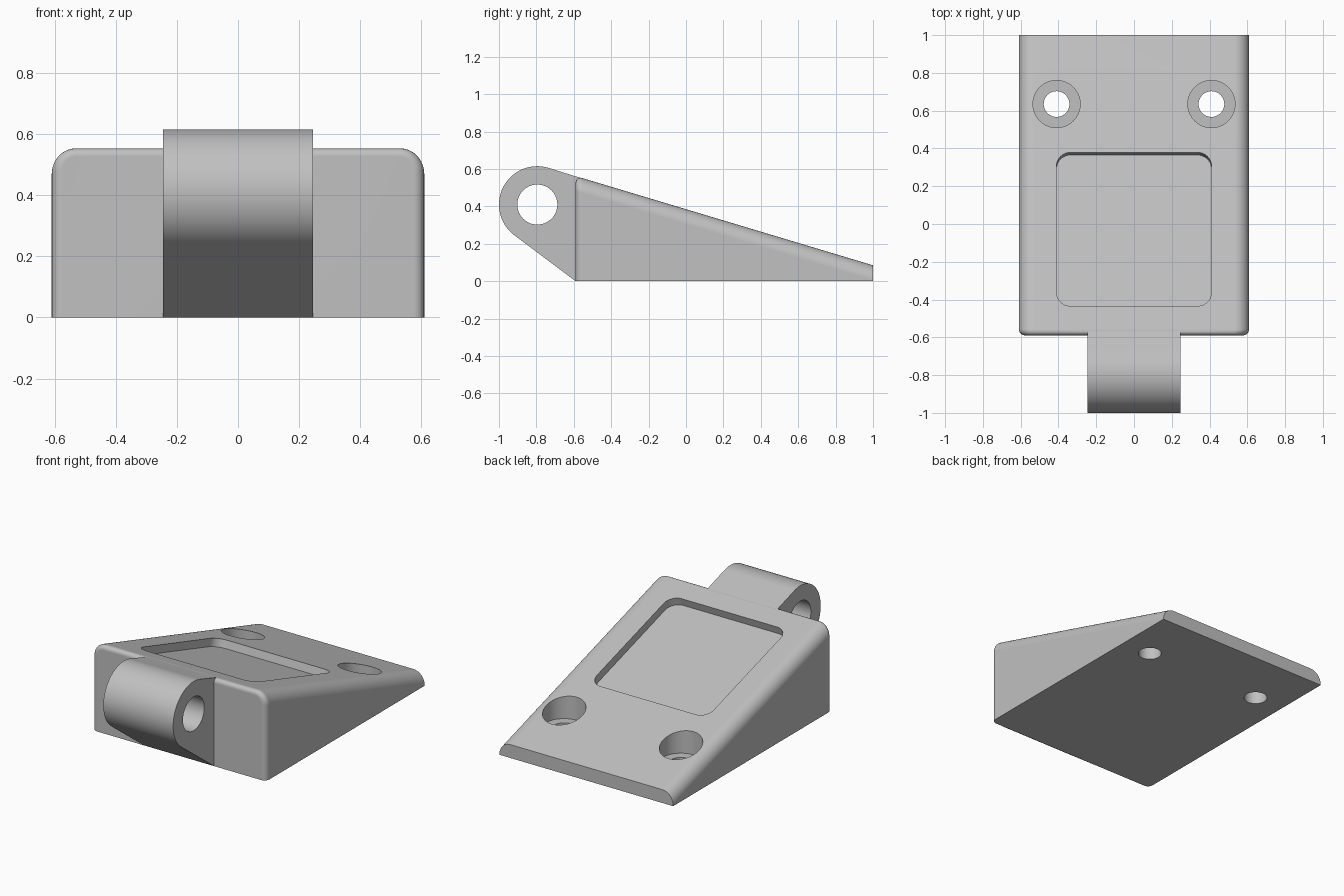
import bpy, bmesh, math
from mathutils import Matrix

if "Cube" in bpy.data.objects:
    bpy.data.objects.remove(bpy.data.objects["Cube"], do_unlink=True)

SLOPE = 0.3                      # fall of the top face towards the back
TILT = math.atan(SLOPE)
BACK_Z = 0.085
FRONT_Y = -0.59
HALF_W = 0.61
LUG_Y, LUG_Z, LUG_R = -0.795, 0.41, 0.205


def top_z(y):
    return BACK_Z + SLOPE * (1 - y)


grey = bpy.data.materials.new("light grey")
grey.use_nodes = True
colour = (0.53, 0.53, 0.53, 1)
grey.diffuse_color = colour
grey.node_tree.nodes["Principled BSDF"].inputs["Base Color"].default_value = colour


def make_object(name, bm):
    bmesh.ops.recalc_face_normals(bm, faces=bm.faces)
    mesh = bpy.data.meshes.new(name)
    bm.to_mesh(mesh)
    bm.free()
    mesh.materials.append(grey)
    obj = bpy.data.objects.new(name, mesh)
    bpy.context.collection.objects.link(obj)
    return obj


def prism(points, half_width):
    """Side profile (y, z) extruded across x."""
    bm = bmesh.new()
    face = bm.faces.new([bm.verts.new((-half_width, y, z)) for y, z in points])
    new = bmesh.ops.extrude_face_region(bm, geom=[face])["geom"]
    verts = [v for v in new if isinstance(v, bmesh.types.BMVert)]
    bmesh.ops.translate(bm, verts=verts, vec=(2 * half_width, 0, 0))
    bmesh.ops.recalc_face_normals(bm, faces=bm.faces)
    return bm


def round_edges(bm, edges, radius, segments):
    bmesh.ops.bevel(bm, geom=edges, offset=radius, offset_type='OFFSET', segments=segments,
                    profile=0.5, affect='EDGES', clamp_overlap=False)


def cylinder(name, radius, depth, matrix):
    bm = bmesh.new()
    bmesh.ops.create_cone(bm, cap_ends=True, segments=64, radius1=radius,
                          radius2=radius, depth=depth, matrix=matrix)
    return make_object(name, bm)


def combine(target, other, operation):
    mod = target.modifiers.new(operation.lower(), 'BOOLEAN')
    mod.operation, mod.solver, mod.object = operation, 'EXACT', other
    bpy.context.view_layer.objects.active = target
    bpy.ops.object.modifier_apply(modifier=mod.name)
    bpy.data.objects.remove(other, do_unlink=True)


# Wedge body: large rounding on the sloping side edges, small one around the front
bm = prism([(FRONT_Y, 0), (1, 0), (1, BACK_Z), (FRONT_Y, top_z(FRONT_Y))], HALF_W)
sides = [e for e in bm.edges
         if abs(e.verts[0].co.y - e.verts[1].co.y) > 1
         and min(v.co.z for v in e.verts) > 0.01]
round_edges(bm, sides, 0.078, 10)
front = [e for e in bm.edges
         if all(abs(v.co.y - FRONT_Y) < 1e-4 for v in e.verts)
         and max(v.co.z for v in e.verts) > 0.01]
round_edges(bm, front, 0.035, 6)
wedge = make_object("wedge_body", bm)

# Hinge lug: round nose, top flush with the slope, underside running to the base
start = math.pi / 2 - TILT
end = math.pi + 2 * math.atan(LUG_R / LUG_Z) - math.radians(16.26) 
end = math.atan2(0.246 - LUG_Z, -0.918 - LUG_Y) + 2 * math.pi
arc = [start + (end - start) * i / 48 for i in range(49)]
profile = [(LUG_Y + LUG_R * math.cos(a), LUG_Z + LUG_R * math.sin(a)) for a in arc]
profile += [(FRONT_Y, 0), (-0.54, 0.03), (-0.54, top_z(-0.54) - 0.002)]
lug = make_object("hinge_lug", prism(profile, 0.245))
combine(wedge, lug, 'UNION')

# Pin hole through the lug
pin = cylinder("pin_cutter", 0.107, 1,
               Matrix.Translation((0, LUG_Y, LUG_Z)) @ Matrix.Rotation(math.pi / 2, 4, 'Y'))
combine(wedge, pin, 'DIFFERENCE')

# Counterbored screw holes
for x in (-0.41, 0.41):
    place = Matrix.Translation((x, 0.635, 0))
    combine(wedge, cylinder("screw_cutter", 0.068, 1, place), 'DIFFERENCE')
    bore = place @ Matrix.Translation((0, 0, 0.085 + 0.5))
    combine(wedge, cylinder("bore_cutter", 0.125, 1, bore), 'DIFFERENCE')

# Shallow pocket with rounded corners, sunk square to the slope
mid_y = -0.0275
bm = bmesh.new()
bmesh.ops.create_cube(bm, size=1, matrix=Matrix.Diagonal((0.82, 0.85, 0.1, 1)))
corners = [e for e in bm.edges if abs(e.verts[0].co.z - e.verts[1].co.z) > 0.05]
round_edges(bm, corners, 0.075, 10)
bm.transform(Matrix.Translation((0, mid_y, top_z(mid_y))) @ Matrix.Rotation(-TILT, 4, 'X'))
combine(wedge, make_object("pocket_cutter", bm), 'DIFFERENCE')

# Smooth roundings with crisp flat faces
wedge.name = "wedge_hinge_block"
bpy.ops.object.select_all(action='DESELECT')
wedge.select_set(True)
bpy.context.view_layer.objects.active = wedge
bpy.ops.object.shade_smooth_by_angle(angle=math.radians(30))
weighted = wedge.modifiers.new("clean_shading", 'WEIGHTED_NORMAL')
weighted.keep_sharp = True
